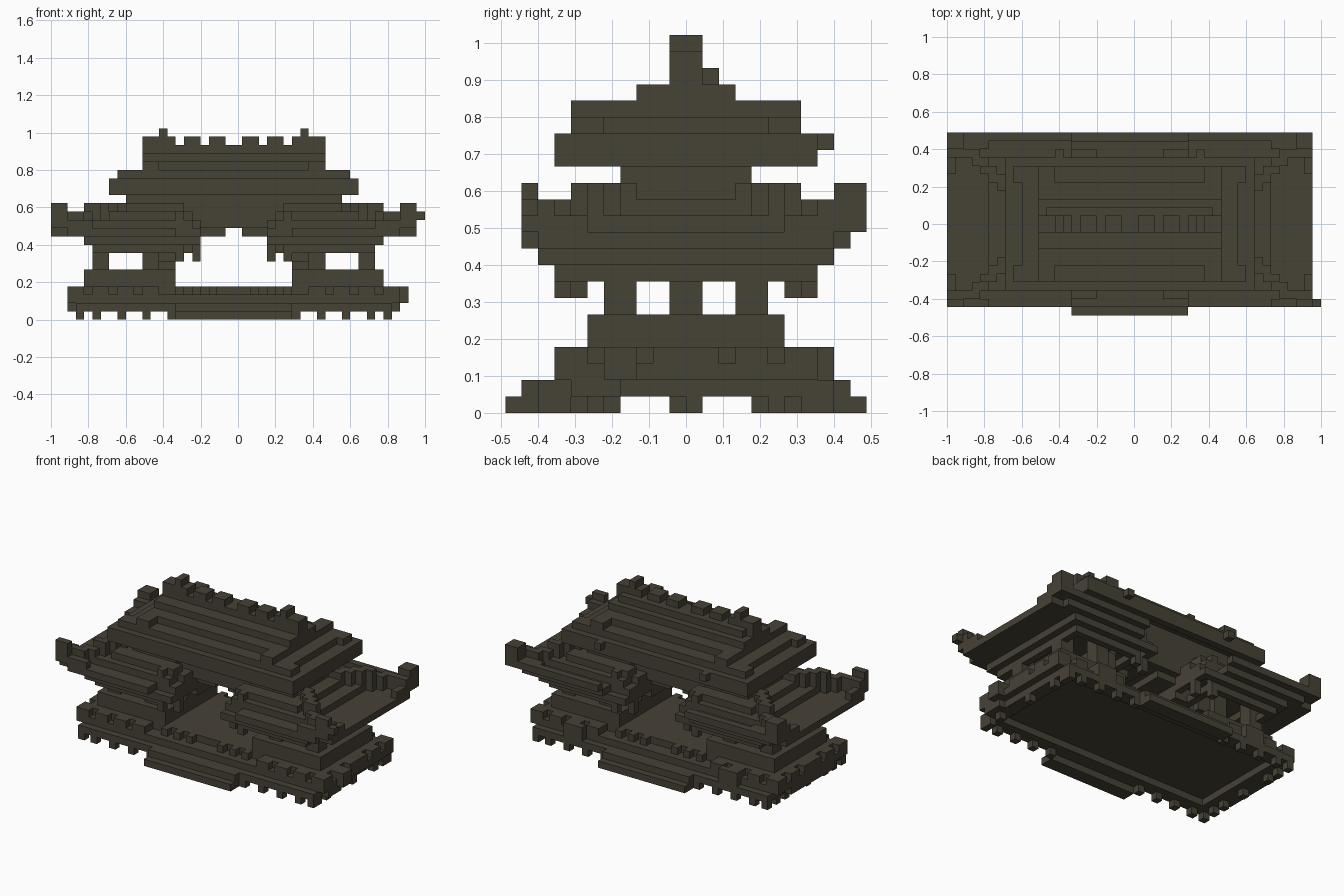
import bpy, bmesh
from mathutils import Vector

if "Cube" in bpy.data.objects:
    bpy.data.objects.remove(bpy.data.objects["Cube"])

U = 2 / 45                      # block size
NX, NY = 44, 22                 # mirrored block grid (extents in x and y)
parts = {}


def box(part, i0, i1, j0, j1, k0, k1, mx=False, my=False, cut=False):
    """Fill (or cut) blocks i0..i1, j0..j1, k0..k1, with optional mirrors."""
    cells = parts.setdefault(part, set())
    xs = [(i0, i1)] + ([(NX - i1, NX - i0)] if mx else [])
    ys = [(j0, j1)] + ([(NY - j1, NY - j0)] if my else [])
    for a, b in xs:
        for c, d in ys:
            new = {(i, j, k) for i in range(a, b) for j in range(c, d) for k in range(k0, k1)}
            if cut:
                cells -= new
            else:
                cells |= new


# terrace floor, hollow below, with feet, edge posts and a raised walkway
box("terrace", 3, 41, 2, 20, 1, 2)
box("terrace", 5, 39, 4, 18, 1, 2, cut=True)
box("terrace", 2, 42, 3, 19, 2, 3)
box("terrace", 12, 32, 5, 17, 3, 4)
box("terrace", 3, 13, 4, 18, 3, 4, mx=True)
for i in (3, 5, 8, 11, 14):
    box("terrace_feet", i, i + 1, 2, 3, 0, 2, mx=True, my=True)
for j in (2, 4, 6, 10, 15, 17, 19):
    box("terrace_feet", 3, 4, j, j + 1, 0, 2)
for j in (2, 3, 5, 11, 16, 18, 19):
    box("terrace_feet", 40, 41, j, j + 1, 0, 2)
box("terrace_feet", 41, 42, 4, 7, 1, 2)
for i in (2, 5, 8, 11):
    box("terrace_posts", i, i + 2, 3, 4, 3, 4, mx=True, my=True)
for i in (15, 17, 19):
    box("terrace_posts", i, i + 1, 4, 5, 3, 4, mx=True, my=True)
for j in (3, 6, 9):
    box("terrace_posts", 2, 3, j, j + 2, 2, 4, mx=True, my=True)
box("terrace_posts", 2, 3, 6, 16, 1, 2)
box("terrace_posts", 42, 43, 6, 8, 2, 4)
box("terrace_posts", 8, 11, 19, 20, 2, 4, mx=True)

# stairs front and back
box("stairs", 15, 29, 0, 2, 0, 1, my=True)
box("stairs", 15, 29, 1, 3, 1, 2, my=True)

# plinths under the side halls
box("plinth", 4, 15, 5, 17, 4, 6, mx=True)

# pillars
box("pillars", 5, 7, 6, 8, 6, 11, mx=True, my=True)
box("pillars", 11, 13, 6, 8, 6, 11, mx=True, my=True)
box("pillars", 13, 15, 10, 12, 6, 11, mx=True)
box("pillars", 11, 15, 7, 8, 7, 10, mx=True, my=True)

# eave brackets
box("brackets", 17, 18, 4, 5, 7, 10, mx=True, my=True)
box("brackets", 15, 16, 3, 4, 7, 10, mx=True, my=True)
box("brackets", 15, 18, 8, 14, 8, 11, mx=True)

# lower wing roofs: drooping eaves, shallow stepped slopes, hollow below
box("wing_roof", 5, 16, 3, 19, 8, 9, mx=True)
box("wing_roof", 6, 15, 4, 18, 8, 9, mx=True, cut=True)
box("wing_roof", 4, 18, 2, 20, 9, 10, mx=True)
box("wing_roof", 5, 17, 3, 19, 9, 10, mx=True, cut=True)
box("wing_roof", 0, 15, 1, 21, 10, 11, mx=True)
box("wing_roof", 15, 18, 3, 19, 10, 11, mx=True)
box("wing_roof", 6, 15, 5, 17, 10, 11, mx=True, cut=True)
box("wing_roof", 0, 2, 1, 2, 10, 11, mx=True, my=True, cut=True)
box("wing_roof", 5, 17, 3, 19, 11, 12, mx=True)
box("wing_roof", 7, 16, 4, 18, 12, 13, mx=True)
box("wing_roof", 9, 16, 6, 16, 13, 14, mx=True)
box("wing_roof", 2, 15, 21, 22, 11, 12, mx=True)

# upturned corners and hip ridges
box("hip_ridges", 0, 1, 1, 2, 11, 14, mx=True, my=True)
box("hip_ridges", 0, 2, 1, 3, 11, 13, mx=True, my=True)
box("hip_ridges", 1, 2, 1, 2, 13, 14, mx=True, my=True)
box("hip_ridges", 0, 1, 3, 5, 11, 12, mx=True, my=True)
box("hip_ridges", 2, 5, 1, 2, 11, 12, mx=True, my=True)
for n in range(6):
    box("hip_ridges", 2 + n, 4 + n, 2 + n, 3 + n, 11, 13, mx=True, my=True)
    if n > 1:
        box("hip_ridges", 2 + n, 4 + n, 2 + n, 3 + n, 13, 14, mx=True, my=True)
box("hip_ridges", 44, 45, 1, 2, 12, 13)
box("hip_ridges", 0, 2, 21, 22, 11, 14, mx=True)
# inner hips facing the arch
for n in range(3):
    box("hip_ridges", 15 + n, 16 + n, 3 + n, 5 + n, 11, 13 - n // 2, mx=True, my=True)

# beam joining the wings above the arch, and the neck over it
box("centre_beam", 15, 29, 7, 15, 11, 14)
box("centre_beam", 18, 21, 8, 14, 10, 11, mx=True)
box("neck", 9, 35, 7, 15, 14, 17)

# upper roof, hollow below, stepped above
box("upper_roof", 7, 37, 3, 19, 15, 17)
box("upper_roof", 8, 36, 4, 18, 15, 16, cut=True)
box("upper_roof", 10, 34, 6, 16, 16, 17, cut=True)
box("upper_roof", 9, 35, 4, 18, 17, 18)
box("upper_roof", 11, 33, 6, 16, 18, 19)
box("upper_roof", 11, 33, 8, 14, 19, 20)

# raised end verges and corner tips
box("verges", 11, 13, 4, 18, 18, 19, mx=True)
box("verges", 8, 10, 4, 6, 17, 18, mx=True, my=True)
box("verges", 13, 14, 19, 20, 16, 17, mx=True)

# ridge with battlements and end finials
box("ridge", 11, 33, 10, 12, 20, 21)
box("ridge", 12, 32, 12, 13, 20, 21)
for a, b in ((11, 15), (16, 18), (19, 21)):
    box("ridge", a, b, 10, 12, 21, 22, mx=True)
box("ridge", 13, 14, 10, 12, 22, 23, mx=True)

# turn each block set into one clean mesh of outward faces
stone = bpy.data.materials.new("dark olive stone")
stone.diffuse_color = (0.062, 0.054, 0.037, 1)
stone.use_nodes = True
stone.node_tree.nodes["Principled BSDF"].inputs["Base Color"].default_value = stone.diffuse_color
filled = set().union(*parts.values())
DIRS = [Vector(v) for v in ((1, 0, 0), (-1, 0, 0), (0, 1, 0), (0, -1, 0), (0, 0, 1), (0, 0, -1))]
for name, cells in parts.items():
    bm = bmesh.new()
    for c in sorted(cells):
        for d in DIRS:
            if tuple(int(p + q) for p, q in zip(c, d)) in filled:
                continue
            s = Vector((d.y, d.z, d.x))
            t = d.cross(s)
            mid = Vector(c) + Vector((.5, .5, .5)) + d / 2
            quad = [mid + (s * a + t * b) / 2 for a, b in ((-1, -1), (1, -1), (1, 1), (-1, 1))]
            bm.faces.new([bm.verts.new((p.x * U - 1, (p.y - 11) * U, p.z * U)) for p in quad])
    bmesh.ops.remove_doubles(bm, verts=bm.verts, dist=0.001)
    bmesh.ops.dissolve_limit(bm, angle_limit=0.02, verts=bm.verts, edges=bm.edges)
    mesh = bpy.data.meshes.new(name)
    bm.to_mesh(mesh)
    bm.free()
    mesh.materials.append(stone)
    bpy.context.collection.objects.link(bpy.data.objects.new(name, mesh))
